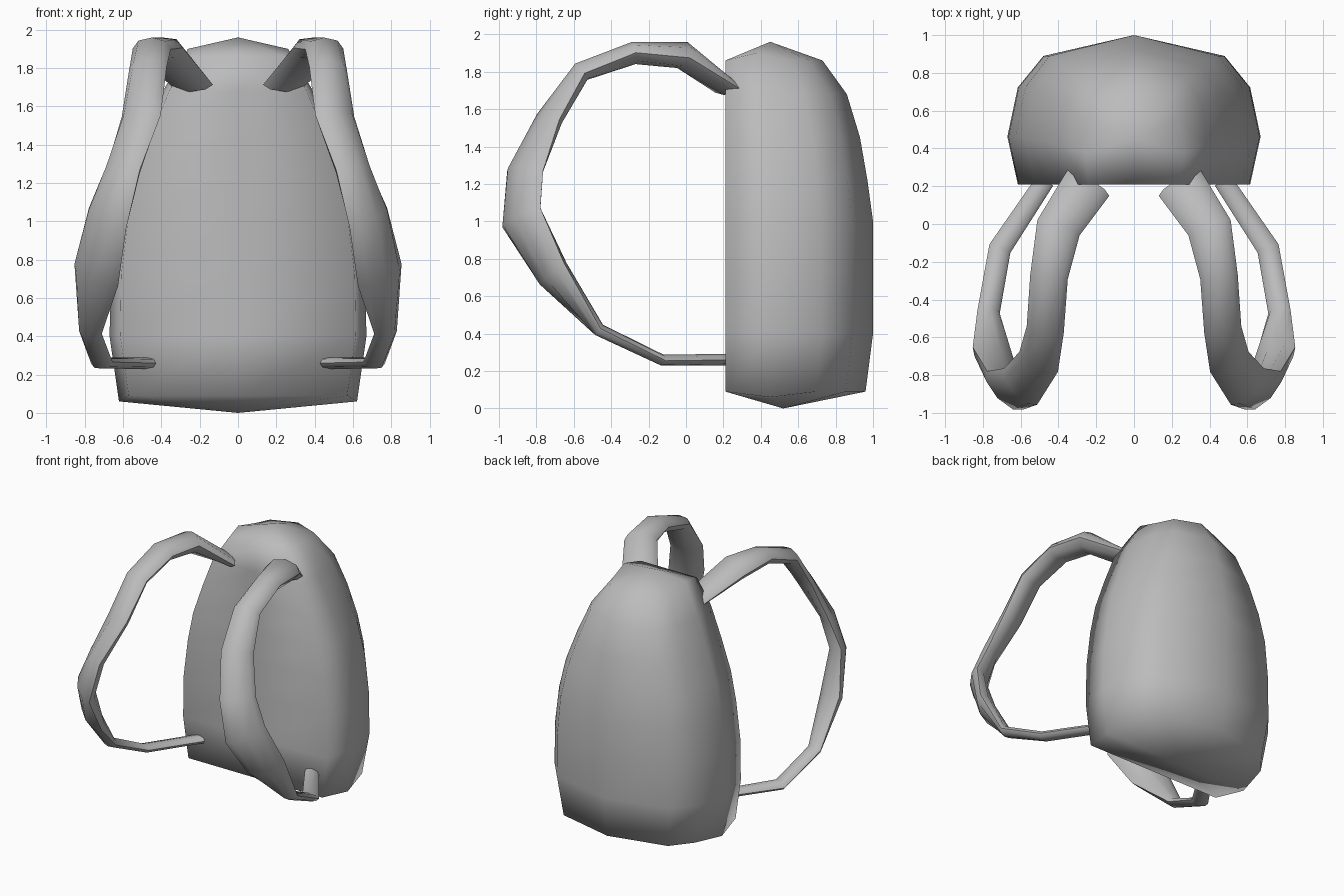
import bpy, bmesh, math
from mathutils import Vector

cube = bpy.data.objects.get("Cube")
if cube:
    bpy.data.objects.remove(cube, do_unlink=True)

GREY = (0.5, 0.5, 0.5, 1)
fabric = bpy.data.materials.new("grey_fabric")
fabric.use_nodes = True
fabric.diffuse_color = GREY
fabric.node_tree.nodes["Principled BSDF"].inputs["Base Color"].default_value = GREY


def make_object(name, rings, caps, angle):
    """Bridge closed rings of points; close each end with a fan to a cap point."""
    bm = bmesh.new()
    loops = [[bm.verts.new(p) for p in ring] for ring in rings]
    count = len(loops[0])
    for low, high in zip(loops, loops[1:]):
        for i in range(count):
            j = (i + 1) % count
            bm.faces.new((low[i], low[j], high[j], high[i]))
    for loop, cap in zip((loops[0], loops[-1]), caps):
        tip = bm.verts.new(cap)
        for i in range(count):
            bm.faces.new((loop[i], loop[(i + 1) % count], tip))
    bmesh.ops.recalc_face_normals(bm, faces=bm.faces)
    mesh = bpy.data.meshes.new(name)
    bm.to_mesh(mesh)
    bm.free()
    mesh.materials.append(fabric)
    obj = bpy.data.objects.new(name, mesh)
    bpy.context.collection.objects.link(obj)
    bpy.ops.object.select_all(action='DESELECT')
    obj.select_set(True)
    bpy.context.view_layer.objects.active = obj
    bpy.ops.object.shade_smooth_by_angle(angle=math.radians(angle))


# Bag body: flat panel at the straps, rounded at the far side
FRONT = 0.21
half_section = [(1, 0), (1.09, 0.32), (1, 0.65), (0.78, 0.86)]  # width, depth factors
section = [(0, 0)] + half_section + [(0, 1)] + [(-x, d) for x, d in reversed(half_section)]
levels = [  # height, half width, far side y, height offset at the sides
    (0.09, 0.57, 0.96, -0.03), (0.40, 0.615, 1.0, 0), (0.72, 0.61, 1.0, 0),
    (1.0, 0.575, 1.0, 0), (1.22, 0.53, 0.97, 0), (1.45, 0.45, 0.93, 0),
    (1.68, 0.36, 0.86, 0), (1.86, 0.24, 0.73, 0.04)]
body_rings = [[(x * w, FRONT + d * (back - FRONT), z + (lift if abs(x) > 1 else 0))
               for x, d in section] for z, w, back, lift in levels]
make_object("bag_body", body_rings, [(0, 0.52, 0), (0, 0.45, 1.96)], 95)

# Shoulder straps: padded at the shoulder, narrow webbing at the bottom
strap_path = [  # centre x, y, z, half width, half thickness, twist in degrees
    (0.24, 0.22, 1.71, 0.13, 0.04, -18), (0.40, -0.02, 1.89, 0.12, 0.075, 0),
    (0.45, -0.28, 1.90, 0.10, 0.06, 0), (0.47, -0.56, 1.80, 0.10, 0.055, 10),
    (0.505, -0.73, 1.55, 0.115, 0.055, 25), (0.60, -0.86, 1.27, 0.13, 0.055, 45),
    (0.68, -0.88, 1.02, 0.15, 0.06, 48), (0.74, -0.71, 0.72, 0.14, 0.06, 35),
    (0.77, -0.465, 0.42, 0.06, 0.035, 10), (0.71, -0.13, 0.26, 0.06, 0.03, 0),
    (0.47, 0.23, 0.26, 0.05, 0.03, 0)]
SIDES = 8


def make_strap(name, side):
    centres = [Vector((side * point[0], point[1], point[2])) for point in strap_path]
    rings = []
    for i, (x, y, z, width, thick, twist) in enumerate(strap_path):
        along = centres[min(i + 1, len(centres) - 1)] - centres[max(i - 1, 0)]
        along.normalize()
        across = Vector((1, 0, 0))
        across = (across - along * along.dot(across)).normalized()
        normal = along.cross(across)
        # Roll the wide axis so the inner edge leans outward from the bag
        roll = -side * math.radians(twist)
        wide = across * math.cos(roll) + normal * math.sin(roll)
        thin = along.cross(wide)
        ring = []
        for k in range(SIDES):
            a = math.tau * k / SIDES
            ring.append(centres[i] + wide * width * math.cos(a) + thin * thick * math.sin(a))
        rings.append(ring)
    make_object(name, rings, [centres[0], centres[-1]], 60)


make_strap("left_shoulder_strap", 1)
make_strap("right_shoulder_strap", -1)
